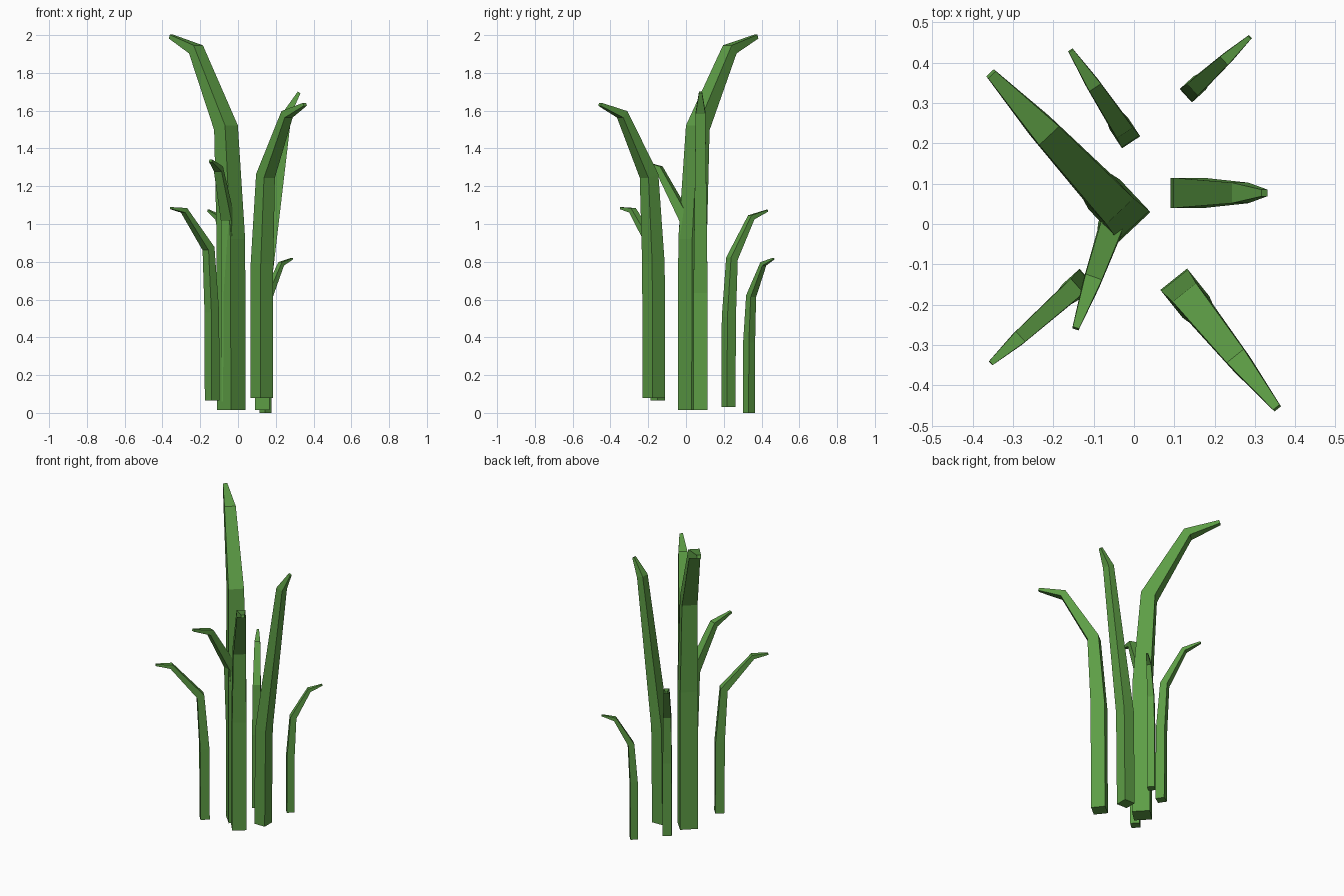
import bpy, bmesh, math
from mathutils import Vector

if "Cube" in bpy.data.objects:
    bpy.data.objects.remove(bpy.data.objects["Cube"])

green = bpy.data.materials.new("leaf_green")
green.diffuse_color = (0.11, 0.34, 0.06, 1)
green.use_nodes = True
green.node_tree.nodes["Principled BSDF"].inputs["Base Color"].default_value = green.diffuse_color

# Profiles: (outward, up, width, thickness) relative to blade height / base side
ARCHED = [(0, 0, 1, 1), (0.002, 0.455, 1, 1), (0.021, 0.753, 0.87, 0.82),
          (0.138, 0.962, 0.63, 0.52), (0.235, 0.996, 0.24, 0.2)]
DROOPING = [(0, 0, 1, 1), (0.002, 0.455, 1, 1), (0.025, 0.785, 0.87, 0.82),
            (0.195, 0.983, 0.63, 0.5), (0.285, 0.994, 0.24, 0.2)]
UPRIGHT = [(0, 0, 1, 1), (0.004, 0.37, 1, 1), (0.08, 0.935, 0.68, 0.58),
           (0.116, 0.998, 0.22, 0.22)]


def blade(name, base, tip, profile, side):
    """Four-sided tapering blade rising from base and bending toward tip."""
    x, y, z = base
    height = tip[2] - z
    yaw = math.atan2(tip[1] - y, tip[0] - x)
    out = Vector((math.cos(yaw), math.sin(yaw), 0))
    across = Vector((-out.y, out.x, 0))
    up = Vector((0, 0, 1))
    pts = [Vector((u * height, v * height)) for u, v, _, _ in profile]
    bm = bmesh.new()
    rings = []
    for i, p in enumerate(pts):
        # mitre each ring between its neighbouring segments
        before = (p - pts[i - 1]).normalized() if i else Vector((0, 1))
        after = (pts[i + 1] - p).normalized() if i + 1 < len(pts) else before
        t = (before + after).normalized()
        normal = up * t.x - out * t.y
        w, d = profile[i][2] * side / 2, profile[i][3] * side / 2
        c = Vector(base) + out * p.x + up * p.y
        rings.append([bm.verts.new(c + across * a * w + normal * b * d)
                      for a, b in ((1, 1), (-1, 1), (-1, -1), (1, -1))])
    for lo, hi in zip(rings, rings[1:]):
        for k in range(4):
            j = (k + 1) % 4
            bm.faces.new((lo[k], lo[j], hi[j], hi[k]))
    bm.faces.new(rings[0])
    bm.faces.new(rings[-1])
    bmesh.ops.recalc_face_normals(bm, faces=bm.faces)
    mesh = bpy.data.meshes.new(name)
    bm.to_mesh(mesh)
    bm.free()
    mesh.materials.append(green)
    bpy.context.collection.objects.link(bpy.data.objects.new(name, mesh))


# Blades of the clump: base point, tip point, profile, base side
blade("tall_blade", (-0.035, 0.032, 0.015), (-0.357, 0.375, 2.0), ARCHED, 0.107)
blade("front_right_blade", (0.125, -0.17, 0.08), (0.356, -0.458, 1.64), ARCHED, 0.085)
blade("right_blade", (0.128, 0.077, 0.015), (0.323, 0.077, 1.7), UPRIGHT, 0.075)
blade("front_left_blade", (-0.137, -0.15, 0.065), (-0.355, -0.345, 1.09), DROOPING, 0.055)
blade("inner_blade", (-0.045, 0.025, 0.06), (-0.145, -0.26, 1.34), ARCHED, 0.068)
blade("back_left_blade", (-0.022, 0.225, 0.03), (-0.16, 0.435, 1.075), ARCHED, 0.054)
blade("back_right_blade", (0.145, 0.333, 0.0), (0.287, 0.463, 0.82), ARCHED, 0.045)
